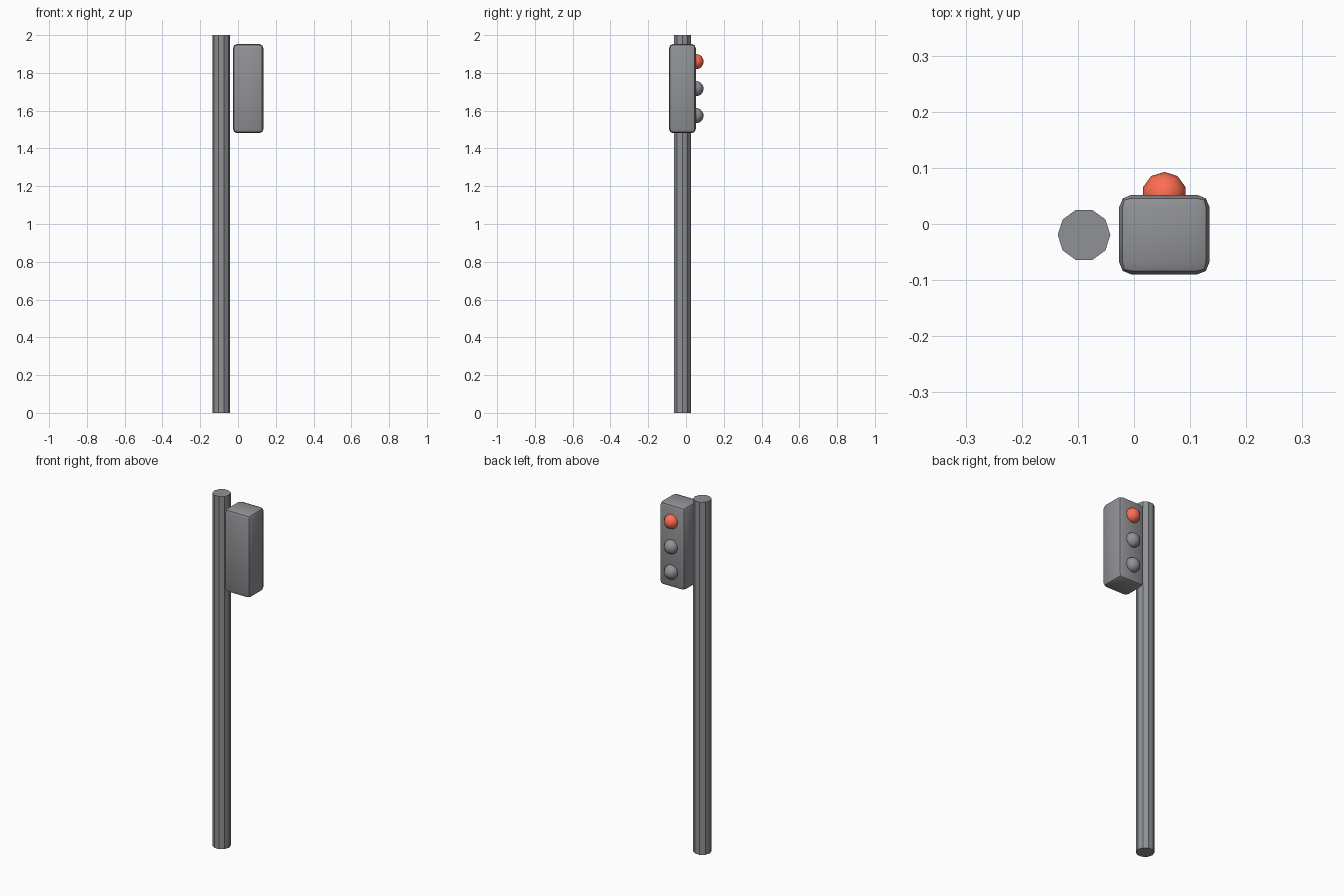
import bpy, math

if "Cube" in bpy.data.objects:
    bpy.data.objects.remove(bpy.data.objects["Cube"])


def material(name, color):
    mat = bpy.data.materials.new(name)
    mat.diffuse_color = (*color, 1)
    mat.use_nodes = True
    mat.node_tree.nodes["Principled BSDF"].inputs["Base Color"].default_value = mat.diffuse_color
    return mat


dark = material("dark_metal", (0.28, 0.285, 0.30))
red = material("red_lamp", (1.0, 0.155, 0.085))

# Pole: ten flat sides
bpy.ops.mesh.primitive_cylinder_add(vertices=10, radius=0.047, depth=2.0,
                                    location=(-0.089, -0.0195, 1.0),
                                    rotation=(0, 0, math.pi / 2))
pole = bpy.context.object
pole.name = "pole"
pole.data.materials.append(dark)

# Signal housing: box with two-step rounded edges, softly shaded
bpy.ops.mesh.primitive_cube_add(size=1, location=(0.054, -0.019, 1.717))
housing = bpy.context.object
housing.name = "signal_housing"
housing.scale = (0.161, 0.142, 0.472)
bpy.ops.object.transform_apply(location=False, rotation=False, scale=True)
bevel = housing.modifiers.new("rounded_edges", 'BEVEL')
bevel.width = 0.022
bevel.segments = 2
bpy.ops.object.modifier_apply(modifier=bevel.name)
bpy.ops.object.shade_smooth_by_angle(angle=math.radians(30))
housing.data.materials.append(dark)

# Lamps: smooth domes on the back face, the top one lit red
for name, z, mat in (("top_lamp", 1.86, red),
                     ("middle_lamp", 1.717, dark),
                     ("bottom_lamp", 1.574, dark)):
    bpy.ops.mesh.primitive_uv_sphere_add(segments=10, ring_count=10, radius=0.04,
                                         location=(0.054, 0.053, z))
    lamp = bpy.context.object
    lamp.name = name
    bpy.ops.object.shade_smooth()
    lamp.data.materials.append(mat)
